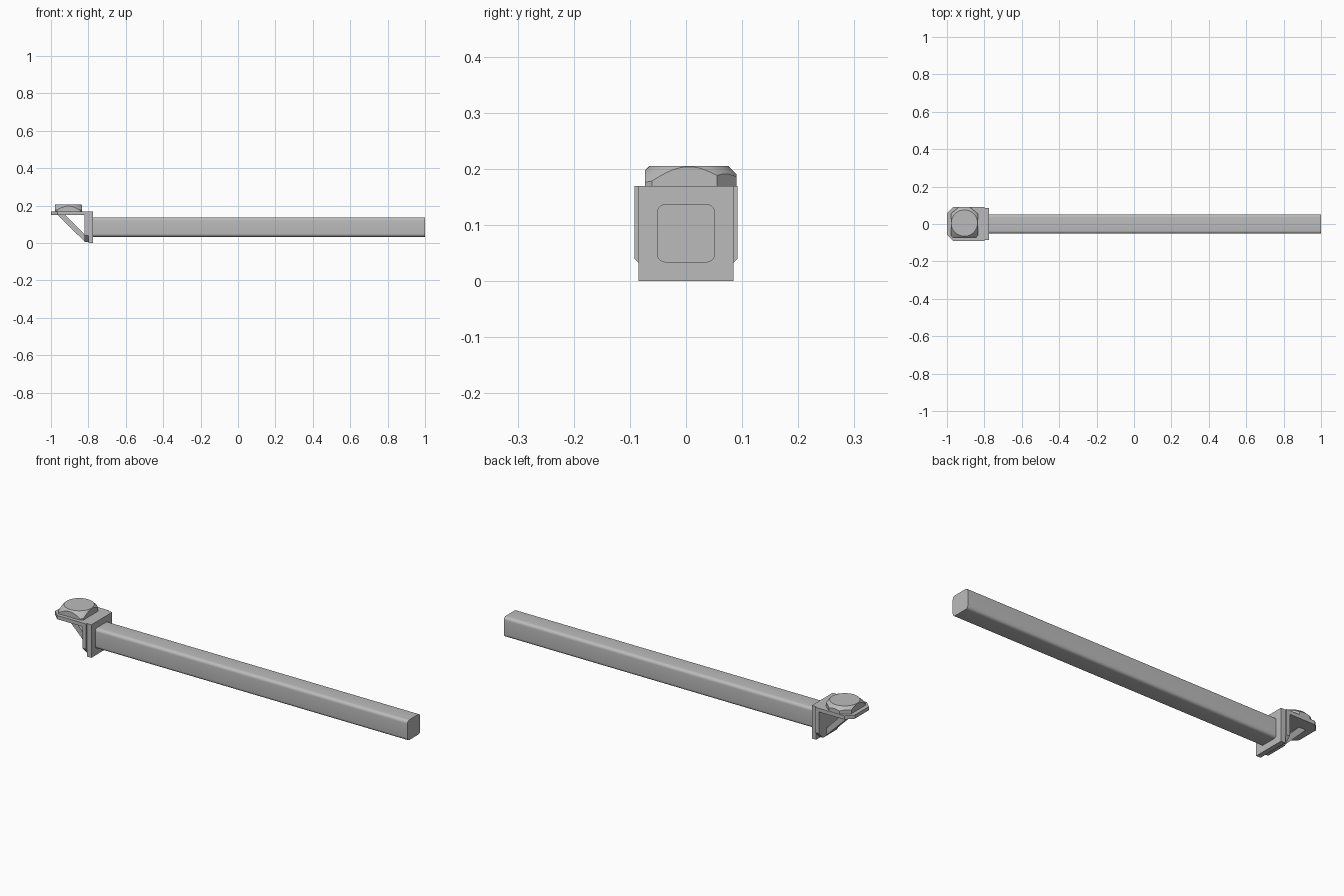
import bpy, bmesh, math
from mathutils import Vector

cube = bpy.data.objects.get("Cube")
if cube:
    bpy.data.objects.remove(cube, do_unlink=True)

steel = bpy.data.materials.new("grey_steel")
steel.use_nodes = True
GREY = (0.5, 0.5, 0.5, 1)
steel.diffuse_color = GREY
steel.node_tree.nodes["Principled BSDF"].inputs["Base Color"].default_value = GREY


def finish(name, bm):
    bmesh.ops.recalc_face_normals(bm, faces=bm.faces)
    mesh = bpy.data.meshes.new(name)
    bm.to_mesh(mesh)
    bm.free()
    mesh.materials.append(steel)
    obj = bpy.data.objects.new(name, mesh)
    bpy.context.collection.objects.link(obj)
    return obj


def prism(name, outline, offset):
    """Extrude a planar outline along an offset vector."""
    bm = bmesh.new()
    face = bm.faces.new([bm.verts.new(p) for p in outline])
    ext = bmesh.ops.extrude_face_region(bm, geom=[face])
    moved = [g for g in ext["geom"] if isinstance(g, bmesh.types.BMVert)]
    bmesh.ops.translate(bm, verts=moved, vec=offset)
    # the starting face remains as the second cap
    if not face.is_valid:
        bmesh.ops.holes_fill(bm, edges=bm.edges)
    return finish(name, bm)


def smooth(obj):
    bpy.ops.object.select_all(action='DESELECT')
    obj.select_set(True)
    bpy.context.view_layer.objects.active = obj
    bpy.ops.object.shade_smooth_by_angle(angle=math.radians(35))


# Long square bar with rounded edges
half, r, mid_z = 0.052, 0.016, 0.0855
section = []
for k in range(4):
    for i in range(7):
        a = math.pi / 2 * (k + i / 6)
        c = math.pi / 2 * k + math.pi / 4
        cy = math.copysign(half - r, math.cos(c))
        cz = math.copysign(half - r, math.sin(c))
        section.append((-0.78, cy + r * math.cos(a), mid_z + cz + r * math.sin(a)))
smooth(prism("square_bar", section, (1.78, 0, 0)))

# Square end plate welded to the bar
w = 0.085
prism("end_plate", [(-0.80, -w, 0), (-0.80, w, 0), (-0.80, w, 0.17), (-0.80, -w, 0.17)],
      (0.025, 0, 0))

# Angle bracket: two legs with clipped outer corners
b, cut = 0.092, 0.035
prism("bracket_upright",
      [(-0.82, -b, 0.169), (-0.82, -b, 0.005 + cut), (-0.82, -b + cut, 0.005),
       (-0.82, b - cut, 0.005), (-0.82, b, 0.005 + cut), (-0.82, b, 0.169)],
      (0.02, 0, 0))
prism("bracket_shelf",
      [(-0.80, -b, 0.151), (-1 + cut, -b, 0.151), (-1, -b + cut, 0.151),
       (-1, b - cut, 0.151), (-1 + cut, b, 0.151), (-0.80, b, 0.151)],
      (0, 0, 0.019))

# Diagonal brace under the shelf
prism("diagonal_brace",
      [(-0.965, -0.03, 0.152), (-0.925, -0.03, 0.152), (-0.818, -0.03, 0.043),
       (-0.818, -0.03, 0.006)], (0, 0.06, 0))

# Faceted bolt head with a conical chamfer around its round top
centre = Vector((-0.907, 0.005))
corners = [Vector(p) for p in ((-0.062, -0.078), (0.062, -0.078), (0.072, -0.066),
                               (0.072, 0.05), (0.03, 0.085), (-0.03, 0.085),
                               (-0.072, 0.05), (-0.072, -0.066))]


def reach(d):
    """Distance from the centre to the outline in direction d."""
    best = 1.0
    for p, q in zip(corners, corners[1:] + corners[:1]):
        n = Vector((q.y - p.y, p.x - q.x)).normalized()
        if n.dot(d) > 1e-6:
            best = min(best, n.dot(p) / n.dot(d))
    return best


angles = sorted({round(math.atan2(p.y, p.x), 5) for p in corners}
                | {round(math.tau * i / 48 - math.pi, 5) for i in range(48)})
bm = bmesh.new()
rings = [[], [], []]
for a in angles:
    d = Vector((math.cos(a), math.sin(a)))
    rad = reach(d)
    drop = min(0.034, max(0.0005, rad - 0.071))
    for ring, dist, z in zip(rings, (rad, rad, min(rad, 0.071) - 0.0005),
                             (0.169, 0.205 - drop, 0.205)):
        p = centre + d * dist
        ring.append(bm.verts.new((p.x, p.y, z)))
count = len(angles)
for low, high in zip(rings, rings[1:]):
    for i in range(count):
        j = (i + 1) % count
        bm.faces.new((low[i], low[j], high[j], high[i]))
bm.faces.new(rings[2])
bm.faces.new(rings[0])
smooth(finish("bolt_head", bm))
